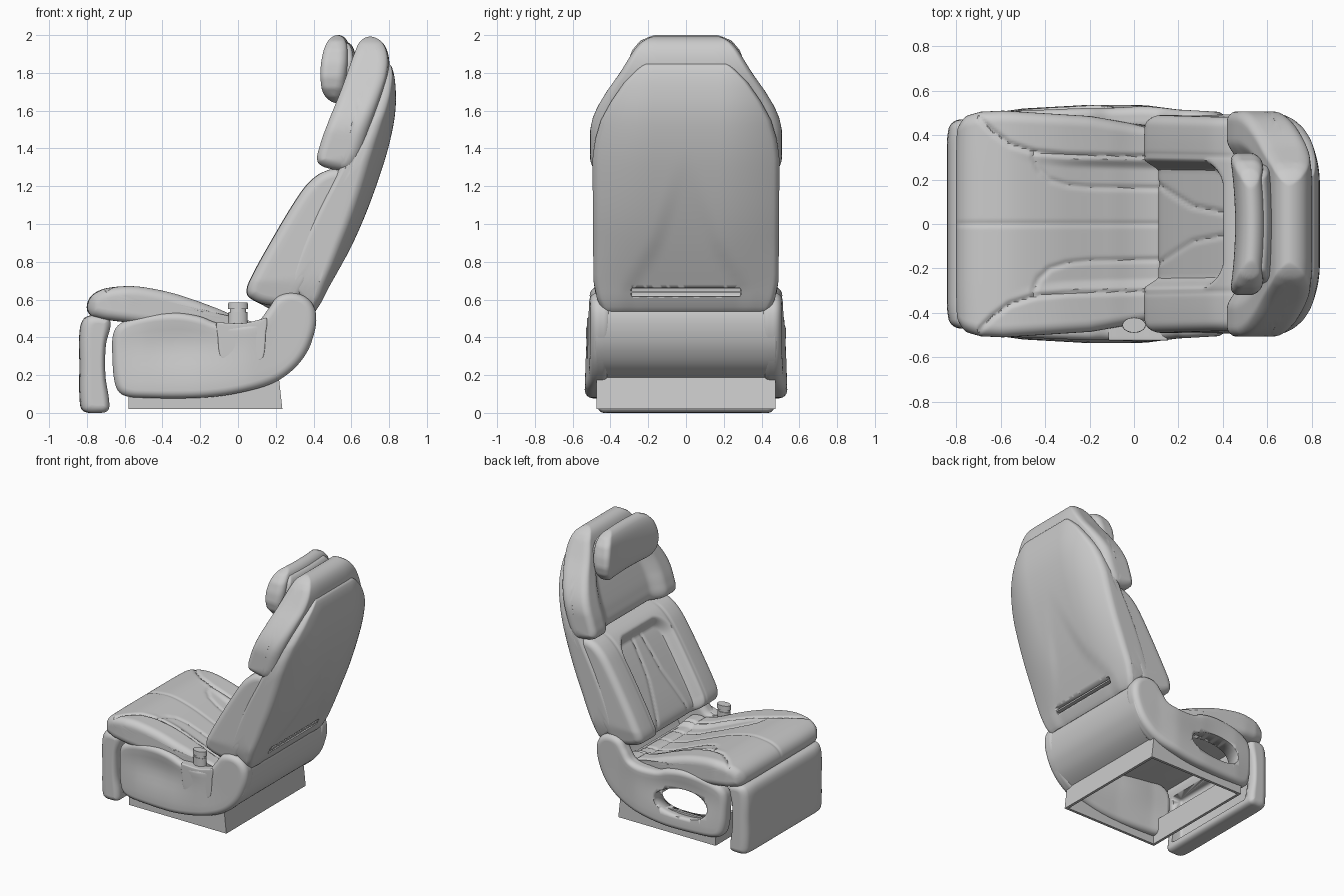
import bpy, bmesh, math
from mathutils import Vector

if "Cube" in bpy.data.objects:
    bpy.data.objects.remove(bpy.data.objects["Cube"])

def interp(t, tab):
    if t <= tab[0][0]:
        return tab[0][1]
    for (a, b), (c, d) in zip(tab, tab[1:]):
        if t <= c:
            return b + (d - b) * (t - a) / (c - a)
    return tab[-1][1]

def step(t):
    t = max(0.0, min(1.0, t))
    return t * t * (3 - 2 * t)

def groove(d, depth=0.012, width=0.011):
    return depth * math.exp(-(d / width) ** 2)

def seam_dist(x, y, tab):
    slope = (interp(x + .01, tab) - interp(x - .01, tab)) / .02
    return (abs(y) - interp(x, tab)) / math.hypot(1, slope)

def smooth_loop(pts, k):
    # closed Hermite curve through the given points
    P = [Vector(p) for p in pts]
    n = len(P)
    T = [(P[(i + 1) % n] - P[i - 1]).normalized() for i in range(n)]
    out = []
    for i in range(n):
        a, b = P[i], P[(i + 1) % n]
        L = (b - a).length
        for t in (j / k for j in range(k)):
            h = step(t)
            out.append(a * (1 - h) + b * h + T[i] * L * (t * (1 - t) ** 2) + T[(i + 1) % n] * L * (t * t * (t - 1)))
    return out

def inset_loop(P, d):
    n = len(P)
    s = math.copysign(d, sum(P[i - 1].x * P[i].y - P[i].x * P[i - 1].y for i in range(n)))
    out = []
    for i in range(n):
        t = (P[(i + 1) % n] - P[i - 1]).normalized()
        out.append(P[i] + Vector((-t.y, t.x)) * s)
    for _ in range(int(d / .006)):
        out = [out[i] * 0.5 + (out[i - 1] + out[(i + 1) % n]) * 0.25 for i in range(n)]
    return out

def finish(name, bm):
    bmesh.ops.recalc_face_normals(bm, faces=bm.faces[:])
    me = bpy.data.meshes.new(name)
    bm.to_mesh(me)
    bm.free()
    ob = bpy.data.objects.new(name, me)
    bpy.context.collection.objects.link(ob)
    bpy.ops.object.select_all(action='DESELECT')
    bpy.context.view_layer.objects.active = ob
    ob.select_set(True)
    bpy.ops.object.shade_smooth_by_angle(angle=math.radians(38))
    return ob

def pad(name, pts, w, r=0.04, y0=0.0, n=24, k=6, deform=lambda x, y, z: (x, y, z)):
    # side profile (x, z) swept across y with rounded ends, then reshaped
    prof = smooth_loop(pts, k)
    arc = [math.pi / 12 * i for i in range(7)]
    ends = [(w - r + r * math.sin(a), r * (1 - math.cos(a))) for a in arc]
    sl = [(-y, d) for y, d in reversed(ends)]
    sl += [(-(w - r) + 2 * (w - r) * i / n, 0) for i in range(1, n)] + ends
    bm = bmesh.new()
    flat = [(y + y0, inset_loop(prof, d)) for y, d in sl]
    rings = [[bm.verts.new(deform(p.x, y, p.y)) for p in loop] for y, loop in flat]
    q = len(prof)
    for A, B in zip(rings, rings[1:]):
        for i in range(q):
            j = (i + 1) % q
            bm.faces.new((A[i], A[j], B[j], B[i]))
    # each end is closed with a ladder of quads so that it follows the reshaping
    for e in (0, -1):
        y, loop = flat[e]
        R = rings[e]
        prev = [R[0]] * 9
        for i in range(1, q // 2 + 1):
            mid = [loop[i].lerp(loop[-i], t / 8) for t in range(1, 8)]
            last = i == q // 2
            row = [R[i]] * 9 if last else [R[i]] + [bm.verts.new(deform(p.x, y, p.y)) for p in mid] + [R[-i]]
            for t in range(8):
                f = list(dict.fromkeys((prev[t], prev[t + 1], row[t + 1], row[t])))
                if len(f) > 2:
                    bm.faces.new(f)
            prev = row
    return finish(name, bm)

def box(name, lo, hi, bevel=0.0):
    bm = bmesh.new()
    bmesh.ops.create_cube(bm, size=1)
    for v in bm.verts:
        v.co = [(l + h) / 2 + c * (h - l) for l, h, c in zip(lo, hi, v.co)]
    if bevel:
        bmesh.ops.bevel(bm, geom=bm.edges[:], offset=bevel, segments=3, affect='EDGES', profile=0.5)
    return finish(name, bm)

def cut(ob, cutter):
    mod = ob.modifiers.new("cut", 'BOOLEAN')
    mod.operation, mod.solver, mod.object = 'DIFFERENCE', 'EXACT', cutter
    bpy.context.view_layer.objects.active = ob
    bpy.ops.object.modifier_apply(modifier=mod.name)
    bpy.data.objects.remove(cutter)

# Leg rest with a hollow back
leg = pad("leg_rest", [(-.75, .0), (-.82, .01), (-.838, .06), (-.84, .25), (-.838, .44), (-.81, .505), (-.74, .515),
                       (-.685, .50), (-.675, .46), (-.70, .36), (-.703, .2), (-.682, .06), (-.69, .012)],
          .47, .04, deform=lambda x, y, z: (x + 1.6 * max(0, abs(y) - .36) ** 2 * step((-.68 - x) / .1), y, z))
cut(leg, box("leg_cutter", (-.77, -.40, .05), (-.6, .40, .42), .02))

# Seat cushion with bolsters and seams
SEAM = [(-.7, .48), (-.64, .42), (-.56, .36), (-.45, .325), (-.3, .31), (.2, .30)]
LOBE = [(-.46, .32), (-.43, .25), (-.38, .2), (-.3, .175), (-.2, .165), (.13, .16)]

def cushion_shape(x, y, z):
    y *= interp(x, [(-.81, .9), (-.77, .97), (-.7, 1.01), (-.6, 1.02), (-.2, .97), (.05, .88)])
    x += .15 * max(0, abs(y) - .25) ** 2
    top = step((z - interp(x, [(-.8, .53), (-.5, .56), (0, .45), (.2, .43)])) / .03)
    g = .03 * step((x + .6) / .5) * step((interp(x, SEAM) - abs(y)) / .06)
    g += groove(y, .006) + groove(x - .13, .01)
    g += groove(seam_dist(x, y, SEAM)) * (x > -.7) + groove(seam_dist(x, y, LOBE), .008) * (x > -.46)
    return x, y, z - top * g

pad("seat_cushion", [(-.80, .55), (-.785, .61), (-.73, .65), (-.65, .667), (-.55, .67), (-.43, .652), (-.31, .622),
                     (-.12, .555), (0, .505), (.1, .478), (.22, .465), (.24, .42), (0, .40), (-.3, .44), (-.6, .48),
                     (-.77, .51)], .5, .05, n=96, k=10, deform=cushion_shape)

# Side panels of the lower body, the left one with an opening
SIDE = [(-.665, .30), (-.65, .15), (-.61, .095), (-.5, .08), (-.2, .08), (0, .105), (.2, .165), (.33, .27),
        (.40, .41), (.412, .53), (.37, .605), (.29, .635), (.21, .615), (.16, .55), (.10, .485), (-.1, .475),
        (-.2, .51), (-.33, .53), (-.5, .515), (-.62, .475), (-.66, .42)]

def side_shape(x, y, z):
    o = interp(x, [(-.67, -.03), (-.5, -.005), (-.2, .012), (.05, .01), (.2, -.01), (.41, -.022)])
    o -= .03 * math.exp(-((x + .3) / .28) ** 2 - ((z - .37) / .13) ** 2)
    return x, y + math.copysign(o, y * o), z

for s, tag in ((-1, "right"), (1, "left")):
    side = pad("side_panel_" + tag, SIDE, .055, .04, s * .47, n=6, deform=side_shape)
    if s > 0:
        cut(side, pad("hole_cutter", [(-.53, .29), (-.46, .37), (-.28, .385), (-.12, .32), (-.10, .25),
                                      (-.18, .2), (-.35, .185), (-.48, .21)], .2, .01, .5, n=2))

# Rear wrap of the lower body
pad("rear_wrap", [(.18, .17), (.3, .24), (.37, .33), (.403, .43), (.405, .53), (.37, .59), (.34, .57), (.37, .5),
                  (.355, .42), (.31, .33), (.25, .25), (.19, .195)], .48, .01)

# Storage pocket and knob on the right side
pad("side_pocket", [(-.115, .475), (-.107, .40), (-.10, .32), (-.085, .285), (-.05, .274), (.08, .27), (.125, .282),
                    (.14, .32), (.147, .42), (.152, .50), (.12, .495), (.03, .475), (-.1, .478)], .035, .008, -.49, n=4)
bm = bmesh.new()
for z0, z1, r in ((.44, .535, .052), (.535, .55, .043), (.55, .585, .053)):
    new = bmesh.ops.create_cone(bm, cap_ends=True, segments=32, radius1=r, radius2=r * .97, depth=z1 - z0)["verts"]
    for v in new:
        v.co = (v.co.x, v.co.y * .65 - .455, v.co.z + (z0 + z1) / 2)
finish("side_knob", bm)

# Open base frame
for name, x0, x1 in (("base_front", -.58, -.56), ("base_rear", .215, .235)):
    for v in box(name, (x0, -.475, .02), (x1, .475, .2)).data.vertices:
        v.co.x -= .02 if x0 > 0 and v.co.z > .1 else 0
for s in (-1, 1):
    box("base_side", (-.57, s * .465 - .01, .02), (.216, s * .465 + .01, .2))

# Lower back cushion with raised ring and recessed centre
def lumbar_shape(x, y, z):
    front = step((.2 + .43 * (z - .57) - x) / .08)
    a = abs(y)
    c = step((.13 - math.hypot(max(0, a - .17), max(0, z - 1.12))) / .06)
    g = groove(seam_dist(z, y, [(.6, .2), (.75, .15), (.95, .08), (1.2, .05)]), .008)
    d = front * (c * (.075 + g) + groove(a - .31, .005))
    x += .5 * max(0, a - .36) ** 2 * front
    return x + d * .87, y * interp(z, [(.57, .96), (.7, 1), (1.29, .98)]), z - d * .45

pad("lower_back_cushion", [(.06, .61), (.045, .65), (.07, .72), (.18, .92), (.3, 1.12), (.37, 1.215), (.45, 1.275),
                           (.55, 1.29), (.6, 1.22), (.46, .88), (.34, .62), (.28, .57), (.14, .575)],
    .49, .045, n=80, k=8, deform=lumbar_shape)

# Rear shell of the backrest with a vent slot
def shell_shape(x, y, z):
    y *= interp(z, [(.54, .89), (.6, .95), (.7, .99), (1.35, 1.0), (1.45, .97), (1.55, .91), (1.65, .8),
                    (1.75, .66), (1.82, .52), (1.86, .42)])
    rear = step((x - interp(z, [(.54, .33), (1.3, .60), (1.85, .75)])) / .1)
    bend = interp(z, [(.54, .3), (.9, .7), (1.5, 1.0), (1.85, 1.1)]) * max(0, abs(y) - .18) ** 2
    channel = .012 * step((interp(z, [(.65, .36), (.9, .2), (1.3, .08)]) - abs(y)) / .1) * step((1.4 - z) / .5)
    return x - rear * (bend + channel), y, z

shell = pad("back_shell", [(.42, .54), (.5, .68), (.65, .99), (.765, 1.3), (.822, 1.52), (.836, 1.68), (.815, 1.83),
                           (.775, 1.85), (.69, 1.66), (.54, 1.3), (.41, 1.05), (.295, .78), (.275, .68), (.33, .61),
                           (.395, .55)], .495, .03, n=60, deform=shell_shape)
cut(shell, box("vent_cutter", (.42, -.29, .617), (.6, .29, .662), .008))
box("vent_bar", (.435, -.29, .634), (.465, .29, .646))

# Upper back frame with forward wings
def wing_shape(x, y, z):
    k = interp(z, [(1.28, .97), (1.34, 1), (1.5, 1), (1.56, .975), (1.62, .925), (1.7, .83), (1.8, .69), (1.87, .605),
                   (1.92, .545), (1.96, .48), (1.985, .41), (2, .34)])
    m = x - interp(z, [(1.3, .54), (1.95, .71)])
    c = step((.38 - abs(y)) / .13) * step((1.9 - z) / .12)
    return x + step(-m / .07) * .06 * c - step(m / .07) * .5 * max(0, abs(y * k) - .15) ** 2, y * k, z

pad("upper_back_frame", [(.42, 1.335), (.435, 1.42), (.47, 1.52), (.55, 1.72), (.615, 1.9), (.65, 1.97), (.705, 1.992),
                         (.77, 1.955), (.80, 1.87), (.795, 1.75), (.74, 1.5), (.66, 1.29), (.58, 1.28), (.46, 1.3)],
    .507, .045, n=60, deform=wing_shape)

# Headrest, its rear cover and mount
def head_shape(x, y, z):
    y *= interp(z, [(1.64, .7), (1.67, .85), (1.72, .96), (1.78, 1), (1.85, .97), (1.92, .89), (1.97, .76), (2, .58)])
    return x + .018 - .24 * y * y, y, z

pad("headrest", [(.51, 1.64), (.455, 1.68), (.438, 1.76), (.443, 1.88), (.47, 1.97), (.515, 2.0), (.56, 1.97),
                 (.578, 1.88), (.568, 1.75), (.55, 1.67)], .32, .04, n=30, deform=head_shape)
pad("headrest_rear", [(.53, 1.72), (.53, 1.93), (.565, 1.96), (.6, 1.91), (.603, 1.8), (.575, 1.71)],
    .27, .02, deform=head_shape)
box("headrest_mount", (.56, -.1, 1.76), (.7, .1, 1.86), .015)
